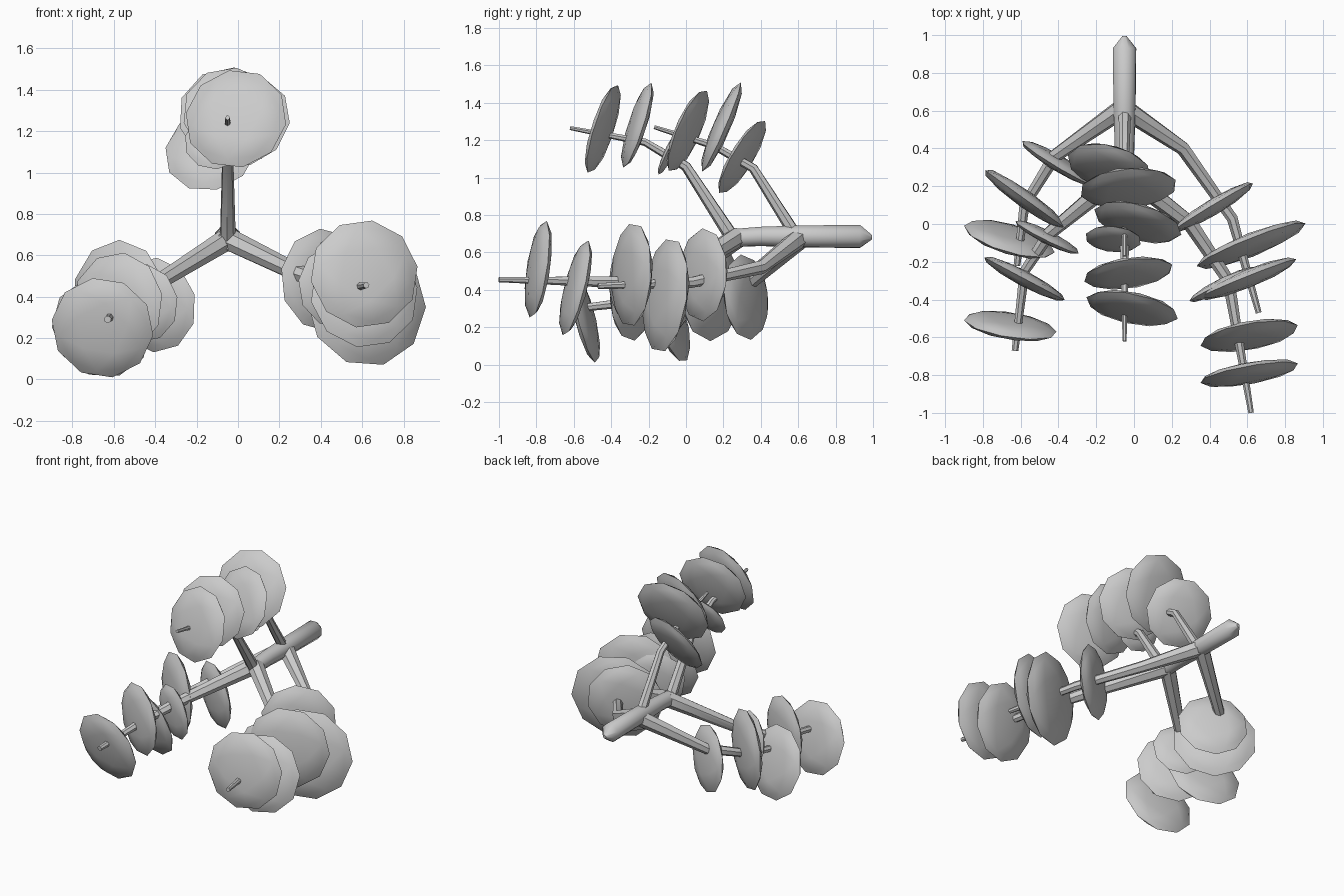
import bpy, bmesh, math
from mathutils import Vector

if "Cube" in bpy.data.objects:
    bpy.data.objects.remove(bpy.data.objects["Cube"])

gray = bpy.data.materials.new("plain_gray")
gray.diffuse_color = (0.6, 0.6, 0.6, 1)
gray.use_nodes = True
gray.node_tree.nodes["Principled BSDF"].inputs["Base Color"].default_value = gray.diffuse_color


def finish(bm, name):
    bmesh.ops.recalc_face_normals(bm, faces=bm.faces)
    me = bpy.data.meshes.new(name)
    bm.to_mesh(me)
    bm.free()
    me.materials.append(gray)
    for p in me.polygons:
        p.use_smooth = True
    ob = bpy.data.objects.new(name, me)
    bpy.context.collection.objects.link(ob)
    bpy.context.view_layer.objects.active = ob
    ob.select_set(True)
    bpy.ops.object.shade_smooth_by_angle(angle=math.radians(50))
    ob.select_set(False)
    return ob


def tube(name, pts, sides=7):
    """Tapered tube through (x, y, z, radius) points."""
    bm = bmesh.new()
    P = [Vector(p[:3]) for p in pts]
    rings = []
    for i, p in enumerate(P):
        d = (P[min(i + 1, len(P) - 1)] - P[max(i - 1, 0)]).normalized()
        u = d.cross(Vector((0.9, 0.1, 0.42))).normalized()
        v = d.cross(u)
        rings.append([bm.verts.new(p + pts[i][3] * (
            u * math.cos(math.tau * k / sides) + v * math.sin(math.tau * k / sides)))
            for k in range(sides)])
    for a, b in zip(rings, rings[1:]):
        for k in range(sides):
            j = (k + 1) % sides
            bm.faces.new((a[k], a[j], b[j], b[k]))
    bm.faces.new(rings[0])
    bm.faces.new(rings[-1])
    finish(bm, name)


def leaf(name, x, y, z, r, a, b):
    """Flattened ball in the plane dy = a*dx + b*dz."""
    bm = bmesh.new()
    bmesh.ops.create_icosphere(bm, subdivisions=2, radius=1)
    rot = Vector((0, 0, 1)).rotation_difference(Vector((a, -1, b)).normalized())
    for v in bm.verts:
        v.co = Vector((x, y, z)) + rot @ Vector((v.co.x * r, v.co.y * r, v.co.z * r * 0.17))
    finish(bm, name)


# Trunk with blunt pointed end
tube("trunk", [(-.05, .995, .68, .012), (-.05, .93, .685, .066), (-.05, .6, .685, .062),
               (-.05, .4, .685, .055), (-.05, .22, .675, .05)], 8)

# Two whorls of three bent branches
branches = {
    "upper_back": [(-.05, .60, .67, .035), (-.05, .36, 1.05, .026), (-.05, .15, 1.17, .021), (-.05, -.17, 1.27, .011)],
    "upper_front": [(-.05, .26, .66, .04), (-.05, 0, 1.06, .028), (-.05, -.22, 1.19, .021), (-.05, -.62, 1.265, .011)],
    "left_back": [(-.05, .62, .68, .055), (-.42, .36, .45, .036), (-.58, .1, .36, .028), (-.62, -.22, .31, .018)],
    "left_front": [(-.05, .28, .68, .055), (-.45, -.05, .43, .036), (-.58, -.25, .34, .028), (-.63, -.67, .29, .018)],
    "right_back": [(-.05, .61, .68, .055), (.26, .4, .52, .038), (.52, .03, .44, .03), (.66, -.47, .42, .016)],
    "right_front": [(-.05, .27, .68, .055), (.3, 0, .51, .042), (.5, -.3, .44, .034), (.62, -1, .455, .015)],
}
for n, p in branches.items():
    tube(n + "_branch", p)

# Three leaf discs per branch: x, y, z, radius, slopes
leaves = {
    "upper_back": [(-.13, .30, 1.11, .23, -.27, .6), (-.03, .19, 1.27, .26, .08, .43), (.02, .01, 1.25, .24, -.27, .43)],
    "upper_front": [(-.11, -.08, 1.15, .15, -.1, .5), (-.03, -.26, 1.28, .24, .14, .32), (-.01, -.445, 1.26, .25, -.2, .32)],
    "left_back": [(-.4, .32, .36, .23, -.6, -.1), (-.575, .13, .4, .275, -.72, 0), (-.66, -.08, .25, .25, -.3, -.3)],
    "left_front": [(-.46, -.07, .37, .19, -.5, -.1), (-.58, -.29, .37, .245, -.53, 0), (-.655, -.54, .25, .25, -.16, -.25)],
    "right_back": [(.42, .09, .48, .25, .6, .05), (.62, -.11, .37, .31, .4, .12), (.6, -.29, .48, .28, .4, .05)],
    "right_front": [(.47, -.32, .45, .2, .5, .05), (.61, -.59, .41, .265, .18, .25), (.61, -.79, .51, .265, .18, .15)],
}
for n, ls in leaves.items():
    for i, l in enumerate(ls):
        leaf(f"{n}_leaf_{i + 1}", *l)
